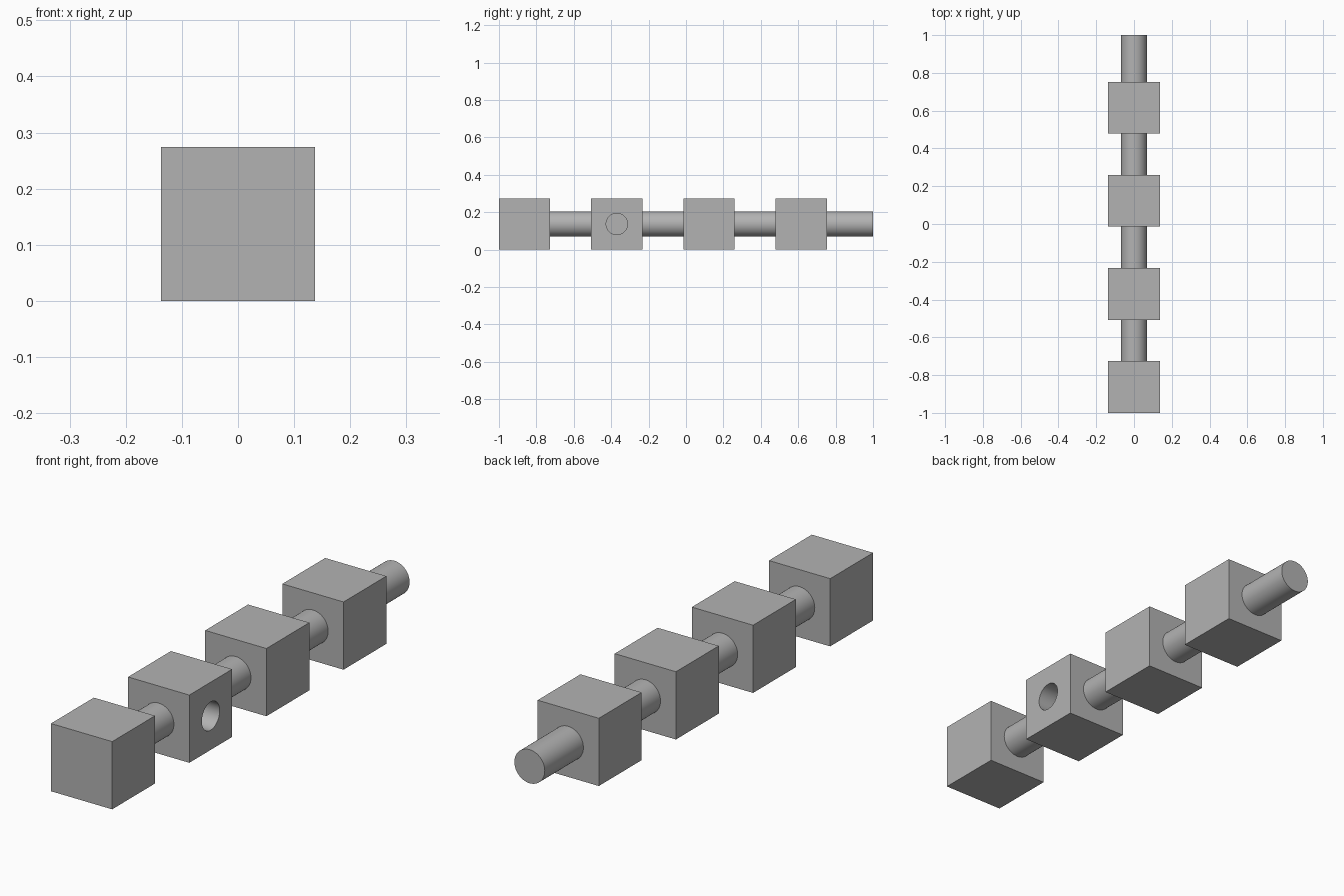
import bpy
from math import pi

SIZE = 0.274      # block edge
PITCH = 0.493     # distance between block fronts
MID = SIZE / 2

cube = bpy.data.objects.get("Cube")
if cube:
    bpy.data.objects.remove(cube, do_unlink=True)

grey = bpy.data.materials.new("plain_grey")
grey.use_nodes = True
colour = (0.45, 0.45, 0.45, 1)
grey.diffuse_color = colour
grey.node_tree.nodes["Principled BSDF"].inputs["Base Color"].default_value = colour


def finish(name):
    obj = bpy.context.object
    obj.name = name
    obj.data.materials.append(grey)
    return obj


def block(name, front):
    bpy.ops.mesh.primitive_cube_add(size=SIZE, location=(0, front + MID, MID))
    return finish(name)


def rod(name, radius, length, location, rotation):
    bpy.ops.mesh.primitive_cylinder_add(vertices=64, radius=radius, depth=length,
                                        location=location, rotation=rotation)
    bpy.ops.object.shade_smooth_by_angle()
    return finish(name)


# Blocks in a row, each with a round rod behind it
blocks = []
for i in range(4):
    front = -1 + i * PITCH
    blocks.append(block(f"block_{i + 1}", front))
    start = front + SIZE
    end = 1 if i == 3 else front + PITCH
    rod(f"rod_{i + 1}", 0.068, end - start, (0, (start + end) / 2, MID), (pi / 2, 0, 0))

# Blind round hole in the left side of the second block
drilled = blocks[1]
cutter = rod("hole_cutter", 0.057, 0.3, (MID, drilled.location.y, MID), (0, pi / 2, 0))
cutter.hide_render = True
cutter.hide_set(True)
cut = drilled.modifiers.new("hole", "BOOLEAN")
cut.operation = "DIFFERENCE"
cut.solver = "EXACT"
cut.object = cutter

# Bake the cut so the helper is no longer needed
bpy.context.view_layer.objects.active = drilled
bpy.ops.object.modifier_apply(modifier=cut.name)
bpy.data.objects.remove(cutter, do_unlink=True)
bpy.ops.object.select_all(action="DESELECT")
drilled.select_set(True)
bpy.ops.object.shade_smooth_by_angle()
